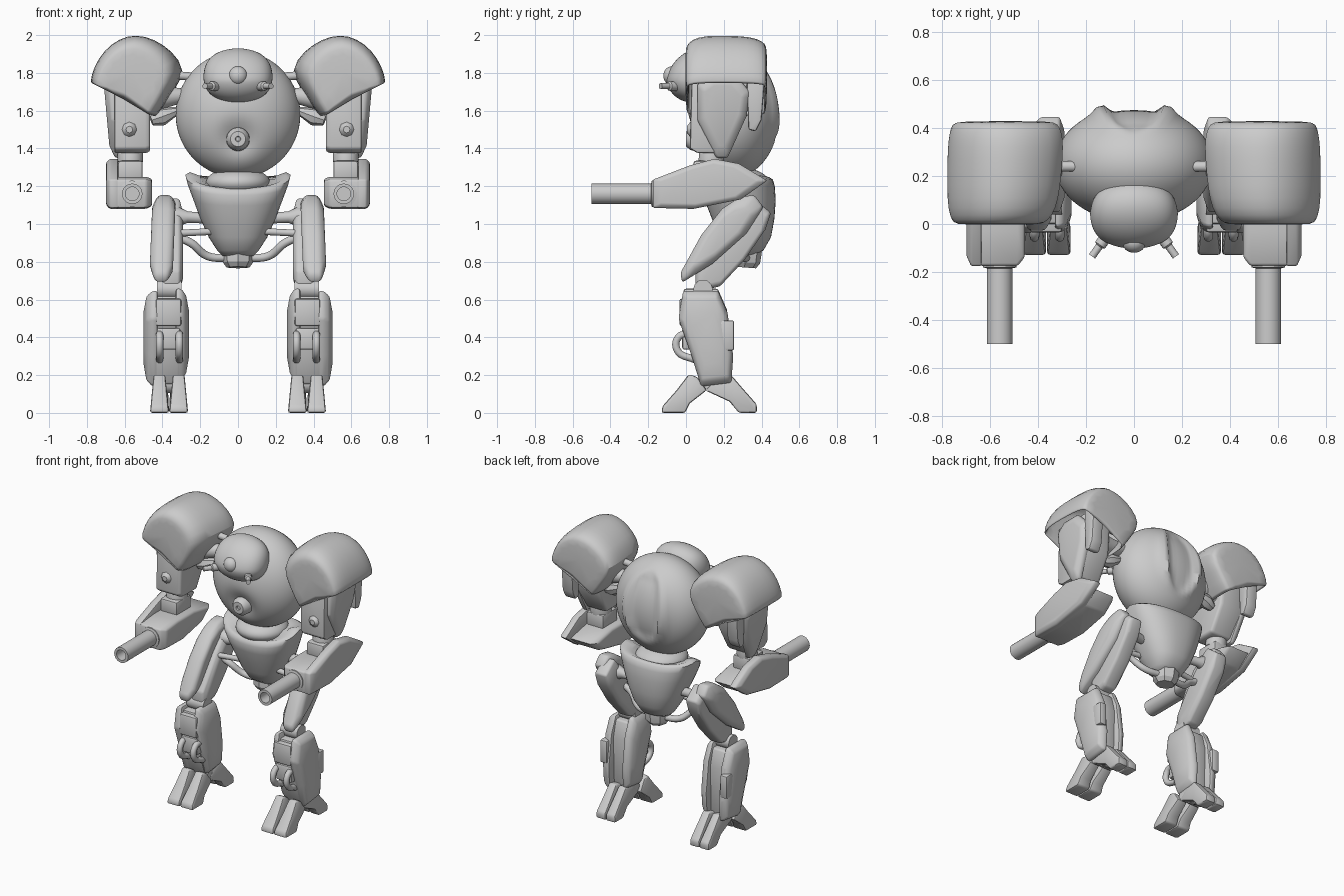
import bpy, bmesh, math
from mathutils import Vector as V

def make(name, bm, angle=35, mirror=True, subsurf=0, solid=0):
    bmesh.ops.recalc_face_normals(bm, faces=bm.faces)
    me = bpy.data.meshes.new(name)
    bm.to_mesh(me)
    bm.free()
    ob = bpy.data.objects.new(name, me)
    bpy.context.collection.objects.link(ob)
    bpy.ops.object.select_all(action='DESELECT')
    ob.select_set(True)
    bpy.context.view_layer.objects.active = ob
    bpy.ops.object.shade_smooth_by_angle(angle=math.radians(angle))
    if solid:
        m = ob.modifiers.new("Solid", 'SOLIDIFY')
        m.thickness, m.offset = solid, -1
    if subsurf:
        m = ob.modifiers.new("Sub", 'SUBSURF')
        m.levels = m.render_levels = subsurf
    if mirror:
        ob.modifiers.new("Mirror", 'MIRROR')
    return ob

def loft(rings, closed=True, caps=True):
    bm = bmesh.new()
    vs = [[bm.verts.new(p) for p in r] for r in rings]
    n = len(vs[0])
    for a, b in zip(vs, vs[1:]):
        for i in range(n if closed else n - 1):
            j = (i + 1) % n
            bm.faces.new((a[i], a[j], b[j], b[i]))
    if caps:
        bm.faces.new(vs[0])
        bm.faces.new(vs[-1])
    return bm

def plate(name, pts, layers, bevel=0.012, warp=None, angle=40):
    """side profile (y,z) stacked along x; layers = (x, scale)"""
    c = sum((V((0, y, z)) for y, z in pts), V()) / len(pts)
    rings = [[V((x, c.y + (y - c.y) * s, c.z + (z - c.z) * s)) for y, z in pts] for x, s in layers]
    bm = loft(rings)
    if warp:
        for v in bm.verts:
            v.co.x += warp(v.co)
    bmesh.ops.recalc_face_normals(bm, faces=bm.faces)
    if bevel:
        es = [e for e in bm.edges if e.calc_face_angle(0) > 0.45]
        bmesh.ops.bevel(bm, geom=es, offset=bevel, segments=2, profile=0.5, affect='EDGES', clamp_overlap=True)
    return make(name, bm, angle)

def box(name, x0, x1, y0, y1, z0, z1, bevel=0.012):
    return plate(name, [(y0, z0), (y1, z0), (y1, z1), (y0, z1)], [(x0, 1), (x1, 1)], bevel)

def lathe(name, p, q, prof, n=20, mirror=True, angle=40):
    """round part from p to q; prof = (fraction, radius)"""
    p, q = V(p), V(q)
    d = q - p
    u = d.orthogonal().normalized()
    w = d.normalized().cross(u)
    rings = [[p + d * t + (u * math.cos(2 * math.pi * i / n) + w * math.sin(2 * math.pi * i / n)) * r
              for i in range(n)] for t, r in prof]
    return make(name, loft(rings), angle, mirror)

def rod(name, p, q, r, n=16):
    return lathe(name, p, q, [(0, r), (1, r)], n)

def ball(name, c, r, warp=None, mirror=False, n=40):
    bm = bmesh.new()
    bmesh.ops.create_uvsphere(bm, u_segments=n, v_segments=n * 3 // 4, radius=1)
    for v in bm.verts:
        v.co = V(c) + V(v.co[i] * r[i] for i in range(3))
        if warp:
            warp(v.co)
    return make(name, bm, 60, mirror)

def hose(name, pts, r):
    for s in (1, -1):
        cu = bpy.data.curves.new(name, 'CURVE')
        cu.dimensions, cu.bevel_depth, cu.bevel_resolution, cu.use_fill_caps = '3D', r, 3, True
        sp = cu.splines.new('BEZIER')
        sp.bezier_points.add(len(pts) - 1)
        for b, (x, y, z) in zip(sp.bezier_points, pts):
            b.co = (x * s, y, z)
            b.handle_left_type = b.handle_right_type = 'AUTO'
        bpy.context.collection.objects.link(bpy.data.objects.new(name, cu))

# Torso: egg with belly dent and shallow ridged back recess
def torso_shape(p):
    ax = abs(p.x)
    if p.y < 0.25:
        p.y += 0.05 * math.exp(-(p.x ** 2 + (p.z - 1.45) ** 2) / 0.008)
    else:
        k = max(0, 1 - ((p.z - 1.62) / 0.25) ** 2)
        w = 0.14 * math.sqrt(k)
        if k > 0:
            p.y += k * 0.03 * math.exp(-((ax - w) / 0.035) ** 2)
            if ax < w:
                p.y -= 0.02 * min(1, (w - ax) / 0.04) * min(1, k * 2)
ball("torso", (0, 0.25, 1.58), (0.33, 0.243, 0.335), torso_shape, n=64)
lathe("belly_port", (0, 0.1, 1.45), (0, 0.0, 1.45), [(0, 0.065), (0.75, 0.06), (1, 0.04), (1.0, 0.015), (0.9, 0.012)], mirror=False)
ball("waist", (0, 0.27, 1.22), (0.17, 0.17, 0.08))

# Head, eye and small side guns
def head_shape(p):
    d = p - V((0, 0.035, 1.76))
    if d.z < 0:
        p.z = 1.76 + d.z * 0.9
    else:
        p.y += d.z * 0.25
    p.x *= 1 + 0.1 * math.sin(math.pi * min(1, abs(d.x) / 0.18))
ball("head", (0, 0.035, 1.78), (0.183, 0.14, 0.15), head_shape)
ball("eye", (0, -0.075, 1.785), (0.05, 0.045, 0.05), n=24)
lathe("head_gun", (0.1, -0.03, 1.73), (0.175, -0.135, 1.73), [(0, 0.025), (0.55, 0.025), (0.6, 0.016), (1, 0.016)], 12)

# Pelvis: full rounded bowl with a rim dipping at the front
rings = []
for z, rx, y0, y1 in [(0.83, 0.08, 0.25, 0.35), (0.86, 0.11, 0.21, 0.41), (0.93, 0.155, 0.17, 0.45), (1.03, 0.2, 0.14, 0.468), (1.14, 0.24, 0.11, 0.475),
                      (1.22, 0.268, 0.1, 0.47), (1.26, 0.278, 0.11, 0.46), (1.275, 0.255, 0.13, 0.44), (1.255, 0.2, 0.16, 0.4)]:
    ring = []
    for i in range(40):
        a = math.tau * i / 40
        c, s = math.cos(a), math.sin(a)
        c, s = math.copysign(abs(c) ** 0.85, c), math.copysign(abs(s) ** 0.85, s)
        dip = max(0, (z - 1.0) / 0.26) * (0.08 * max(0, -s) + 0.025 * max(0, s))
        ring.append(V((rx * c, (y0 + y1) / 2 + (y1 - y0) / 2 * s, z - dip)))
    rings.append(ring)
make("pelvis", loft(rings), 60, False)
lathe("pelvis_tail", (0, 0.32, 0.9), (0, 0.31, 0.77), [(0, 0.075), (0.35, 0.085), (0.8, 0.08), (1, 0.06)], 8, False, 30)

# Hip struts and hoses
lathe("hip_arm", (0.12, 0.3, 1.03), (0.36, 0.32, 1.04), [(0, 0.03), (0.6, 0.03), (0.8, 0.05), (1, 0.05)])
rod("hip_strut", (0.14, 0.24, 0.96), (0.34, 0.22, 0.95), 0.018)
hose("hip_hose", [(0.05, 0.32, 0.82), (0.16, 0.3, 0.83), (0.25, 0.26, 0.9), (0.34, 0.26, 0.94)], 0.022)

# Shoulder pads: open hollow domes, inner edge slanting back toward the torso
prof = [(0.785, 1.745), (0.765, 1.83), (0.71, 1.92), (0.63, 1.982), (0.535, 2.005), (0.43, 1.98),
        (0.335, 1.92), (0.255, 1.82), (0.32, 1.71), (0.42, 1.56)]
rings = [[V((0.6 + (x - 0.6) * s + max(0, 0.6 - x) * (0.42 - y) * 0.35, y, 1.66 + (z - 1.66) * s)) for x, z in prof]
         for y, s in [(-0.003, 0.76), (0.003, 0.84), (0.03, 0.94), (0.1, 1), (0.22, 1.0), (0.33, 0.985), (0.385, 0.94), (0.418, 0.88), (0.43, 0.78)]]
make("shoulder_pad", loft(rings, False), 60, subsurf=1, solid=0.018)
rod("shoulder_axle", (0.24, 0.24, 1.78), (0.5, 0.24, 1.8), 0.022)
lathe("shoulder_joint", (0.3, 0.24, 1.68), (0.5, 0.22, 1.66), [(0, 0.04), (0.5, 0.06), (1, 0.09)])
lathe("shoulder_brace", (0.32, 0.24, 1.6), (0.46, 0.22, 1.55), [(0, 0.02), (0.6, 0.05), (1, 0.03)], 8)

# Upper arm
plate("upper_arm", [(0.03, 1.8), (0.02, 1.4), (0.06, 1.375), (0.21, 1.375), (0.31, 1.55), (0.33, 1.8)], [(0.465, 0.95), (0.49, 1), (0.655, 1)])
plate("arm_plate", [(0.06, 1.74), (0.13, 1.79), (0.26, 1.79), (0.34, 1.7), (0.32, 1.57), (0.22, 1.35), (0.16, 1.35), (0.06, 1.55)],
      [(0.645, 1), (0.68, 1), (0.705, 0.75)], warp=lambda v: 0.09 * (v.z - 1.68))
plate("arm_back_panel", [(0.32, 1.8), (0.42, 1.8), (0.4, 1.55), (0.37, 1.49), (0.33, 1.5)], [(0.6, 1), (0.685, 1)])
lathe("arm_knob", (0.575, 0.05, 1.5), (0.575, 0.005, 1.5), [(0, 0.05), (0.6, 0.04), (1, 0.018)], 8)
lathe("elbow", (0.57, 0.14, 1.4), (0.57, 0.12, 1.2), [(0, 0.06), (0.15, 0.068), (0.35, 0.068), (0.35, 0.055), (1, 0.055)])
box("elbow_block", 0.505, 0.635, 0.04, 0.2, 1.23, 1.335)

# Forearm and barrel
plate("forearm", [(-0.175, 1.235), (-0.03, 1.25), (0.18, 1.25), (0.38, 1.21), (0.28, 1.13), (0.04, 1.08), (-0.175, 1.085)],
      [(0.455, 0.85), (0.485, 1), (0.64, 1), (0.66, 0.95)])
plate("forearm_plate", [(-0.175, 1.235), (0.02, 1.31), (0.15, 1.345), (0.28, 1.32), (0.43, 1.23), (0.29, 1.13), (0.04, 1.08), (-0.175, 1.085)],
      [(0.635, 1), (0.68, 1), (0.698, 0.85)], 0.008)
lathe("gun_barrel", (0.56, -0.12, 1.16), (0.56, -0.5, 1.16),
      [(0, 0.07), (0.16, 0.07), (0.17, 0.054), (1, 0.054), (1, 0.036), (0.75, 0.036)], 24)

# Thigh: two overlapping swept-back plates
plate("thigh_outer", [(0.28, 1.14), (0.36, 1.155), (0.41, 1.09), (0.32, 0.95), (0.14, 0.79), (-0.02, 0.69), (-0.03, 0.74), (0.08, 0.94), (0.19, 1.08)],
      [(0.345, 0.8), (0.37, 1), (0.44, 1), (0.468, 0.7)], 0.015, lambda v: 0.04 * (1.0 - v.z) - 0.01)
plate("thigh_inner", [(0.35, 1.14), (0.45, 1.06), (0.42, 0.97), (0.31, 0.81), (0.18, 0.67), (0.05, 0.64), (0.05, 0.75), (0.2, 0.97)],
      [(0.29, 0.7), (0.31, 1), (0.39, 1), (0.41, 0.9)], 0.015)
rod("knee", (0.3, 0.09, 0.655), (0.43, 0.09, 0.655), 0.05, 20)

# Shin: core, side plates, front block, hoops and side box
plate("shin_core", [(0.0, 0.62), (0.17, 0.62), (0.2, 0.5), (0.19, 0.17), (0.08, 0.15), (0.03, 0.3), (0.0, 0.46)], [(0.31, 1), (0.44, 1)])
box("shin_front_block", 0.3, 0.435, -0.035, 0.08, 0.46, 0.605)
box("shin_lower_block", 0.305, 0.43, -0.02, 0.1, 0.335, 0.45)
shin = [(-0.015, 0.645), (0.17, 0.645), (0.22, 0.53), (0.25, 0.3), (0.24, 0.16), (0.08, 0.14), (0.03, 0.3), (-0.04, 0.5)]
plate("shin_outer_plate", shin, [(0.425, 1), (0.455, 1), (0.485, 0.88), (0.5, 0.55)])
plate("shin_inner_plate", [(y, z + 0.02) for y, z in shin], [(0.33, 0.97), (0.3, 0.97), (0.275, 0.82), (0.26, 0.5)])
box("shin_side_box", 0.44, 0.495, 0.175, 0.255, 0.33, 0.49)
for x in (0.31, 0.415):
    hose("shin_hoop", [(x, 0.03, 0.42), (x, -0.04, 0.4), (x, -0.045, 0.33), (x, 0.05, 0.28)], 0.02)

# Ankle and split toes
rod("ankle", (0.3, 0.14, 0.155), (0.43, 0.14, 0.155), 0.05, 20)
front = [(0.06, 0.19), (0.015, 0.205), (-0.05, 0.12), (-0.125, 0.035), (-0.13, 0.0), (-0.005, 0.0), (0.02, 0.05), (0.11, 0.12)]
back = [(0.16, 0.18), (0.24, 0.2), (0.3, 0.13), (0.375, 0.045), (0.375, 0.0), (0.28, 0.0), (0.23, 0.06), (0.1, 0.12)]
for x in (0.314, 0.416):
    plate("front_toe", front, [(x - 0.05, 1), (x + 0.05, 1)], 0.012, lambda v, x=x: (x - v.x) * v.z * 1.9)
for x in (0.327, 0.403):
    plate("back_toe", back, [(x - 0.038, 1), (x + 0.038, 1)], 0.012, lambda v, x=x: (x - v.x) * v.z * 1.2)
